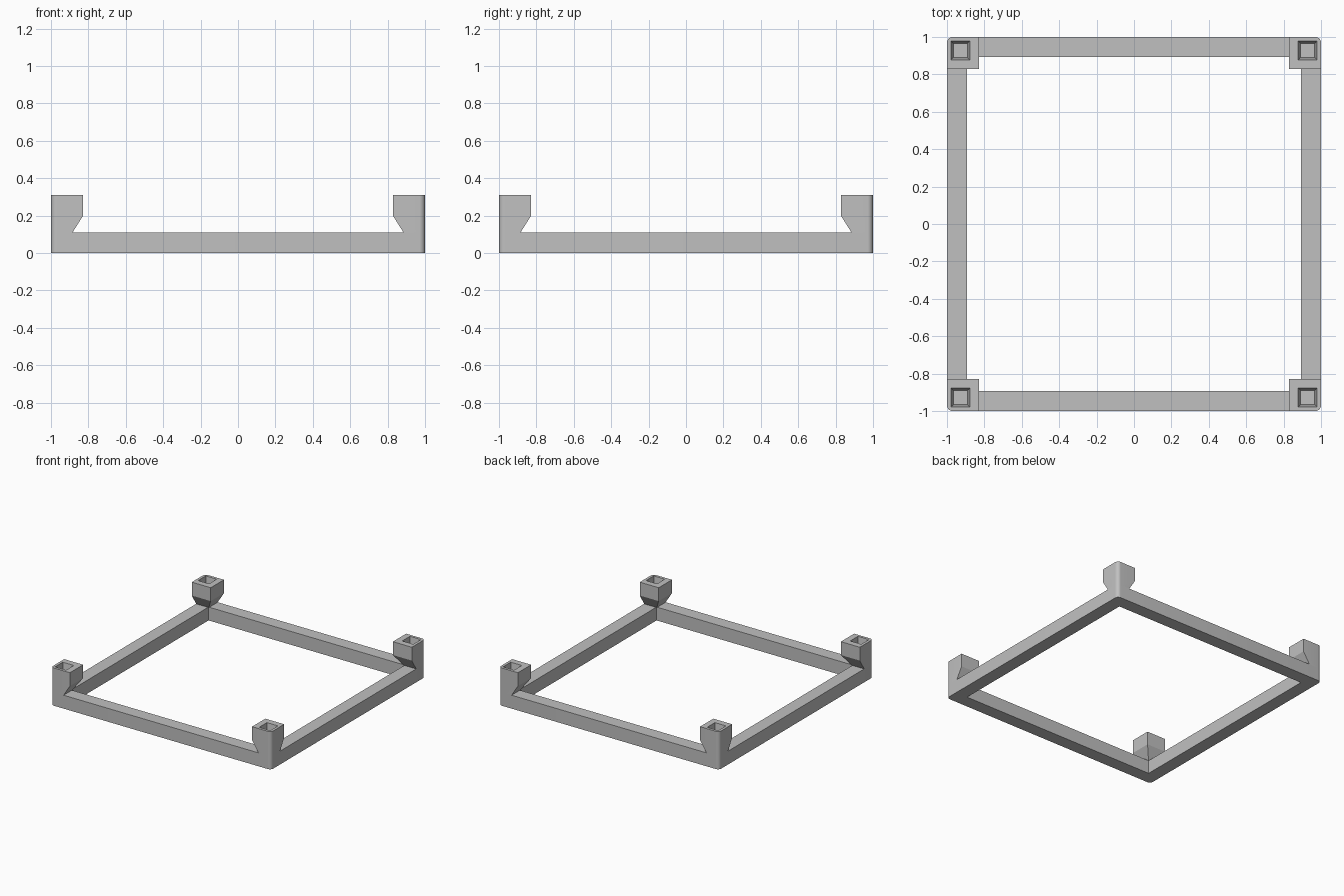
import bpy, bmesh
from math import cos, sin, pi

cube = bpy.data.objects.get("Cube")
if cube:
    bpy.data.objects.remove(cube, do_unlink=True)

grey = bpy.data.materials.new("mid grey")
grey.use_nodes = True
colour = (0.53, 0.53, 0.53, 1)
grey.diffuse_color = colour
grey.node_tree.nodes["Principled BSDF"].inputs["Base Color"].default_value = colour

RADIUS, STEPS = 0.03, 8
RAIL, RAIL_TOP = 0.108, 0.11
POST, POST_LIP, POST_TOP = 0.172, 0.2, 0.31
SOCKET_CENTRE, SOCKET_DEPTH = 0.928, 0.09
SIGNS = [(1, 1), (-1, 1), (-1, -1), (1, -1)]


def corner_arc():
    """Rounded outer corner in the +x +y quadrant, counter-clockwise."""
    c = 1 - RADIUS
    return [(c + RADIUS * cos(i * pi / 2 / STEPS), c + RADIUS * sin(i * pi / 2 / STEPS))
            for i in range(STEPS + 1)]


def square(half, centre=0):
    return [(centre + sx * half, centre + sy * half) for sx, sy in SIGNS]


def ring(bm, points, z):
    return [bm.verts.new((x, y, z)) for x, y in points]


def loft(bm, a, b):
    n = len(a)
    for i in range(n):
        j = (i + 1) % n
        bm.faces.new((a[i], a[j], b[j], b[i]))


def fill_between(bm, a, b):
    """Flat face with a hole, bounded by two rings."""
    edges = [bm.edges.get((r[i - 1], r[i])) for r in (a, b) for i in range(len(r))]
    bmesh.ops.triangle_fill(bm, edges=edges, use_beauty=True)


def finish(bm, name):
    bmesh.ops.recalc_face_normals(bm, faces=bm.faces)
    mesh = bpy.data.meshes.new(name)
    bm.to_mesh(mesh)
    bm.free()
    mesh.materials.append(grey)
    obj = bpy.data.objects.new(name, mesh)
    bpy.context.collection.objects.link(obj)
    bpy.ops.object.select_all(action="DESELECT")
    obj.select_set(True)
    bpy.context.view_layer.objects.active = obj
    bpy.ops.object.shade_smooth_by_angle(angle=pi / 6)


# Square base frame with rounded outer corners
outline = []
for sx, sy in SIGNS:
    arc = [(sx * x, sy * y) for x, y in corner_arc()]
    outline += arc if sx * sy > 0 else arc[::-1]
bm = bmesh.new()
outer = [ring(bm, outline, z) for z in (0, RAIL_TOP)]
inner = [ring(bm, square(1 - RAIL), z) for z in (0, RAIL_TOP)]
loft(bm, *outer)
loft(bm, *inner)
for a, b in zip(outer, inner):
    fill_between(bm, a, b)
finish(bm, "base_frame")


def post_outline(width):
    return [(1 - width, 1 - width), (1, 1 - width)] + corner_arc() + [(1 - width, 1)]


# Flared corner posts, each with a tapered square socket in its top
names = ["back_left_post", "back_right_post", "front_right_post", "front_left_post"]
for name, (sx, sy) in zip(names, SIGNS):
    bm = bmesh.new()
    rings = [ring(bm, post_outline(w), z)
             for w, z in ((RAIL + 0.007, RAIL_TOP), (POST, POST_LIP), (POST, POST_TOP))]
    for a, b in zip(rings, rings[1:]):
        loft(bm, a, b)
    bm.faces.new(rings[0])
    rim = ring(bm, square(0.05, SOCKET_CENTRE), POST_TOP)
    floor = ring(bm, square(0.038, SOCKET_CENTRE), POST_TOP - SOCKET_DEPTH)
    loft(bm, rim, floor)
    bm.faces.new(floor)
    fill_between(bm, rings[-1], rim)
    bmesh.ops.scale(bm, vec=(sx, sy, 1), verts=bm.verts)
    finish(bm, name)
